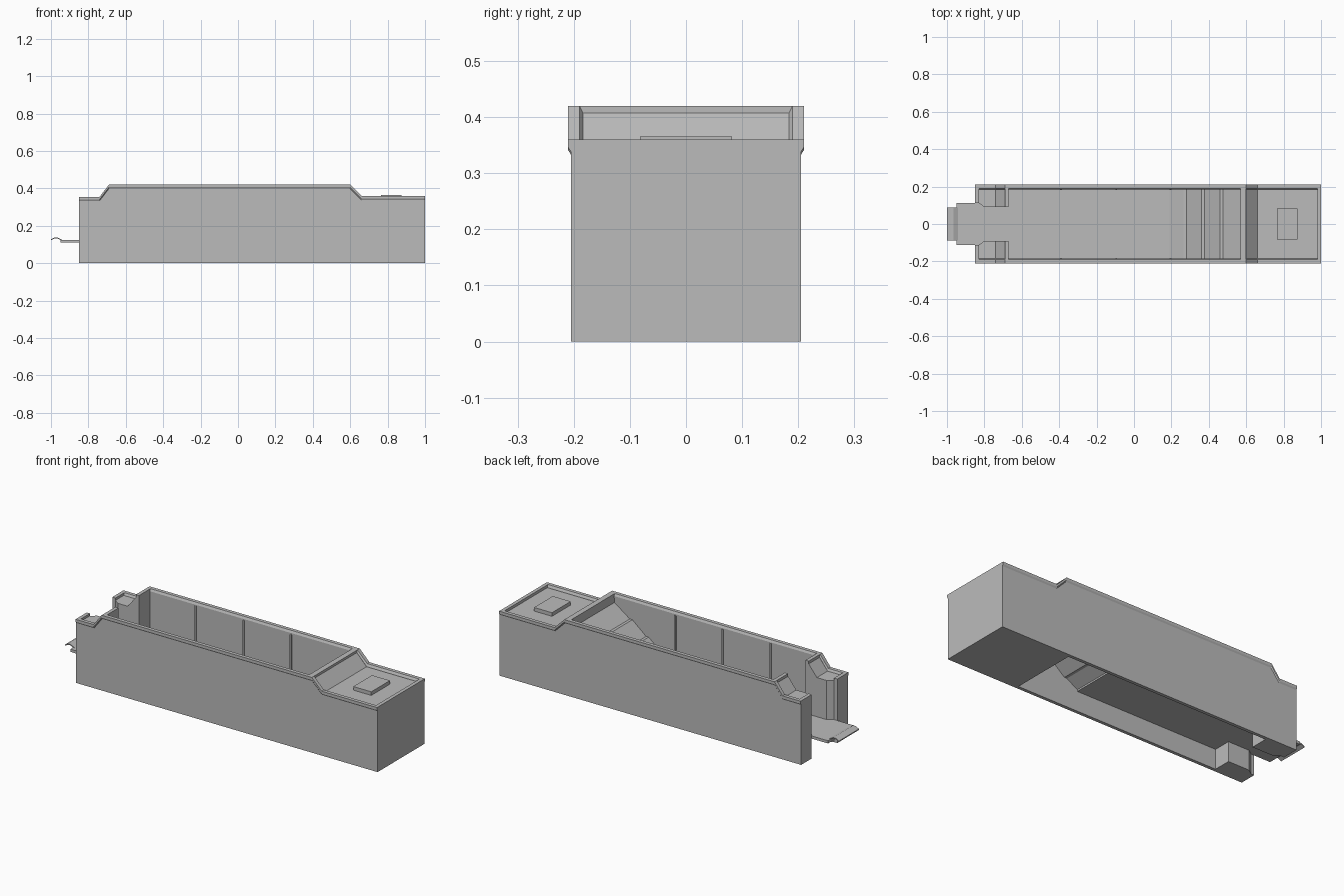
import bpy
import bmesh
from mathutils import Vector

cube = bpy.data.objects.get("Cube")
if cube:
    bpy.data.objects.remove(cube, do_unlink=True)

grey = bpy.data.materials.new("hull_grey")
grey.use_nodes = True
COLOUR = (0.5, 0.5, 0.5, 1)
grey.diffuse_color = COLOUR
grey.node_tree.nodes["Principled BSDF"].inputs["Base Color"].default_value = COLOUR


def finish(name, bm, mirror=False):
    """Turn a bmesh into an object, optionally mirrored across y."""
    bmesh.ops.recalc_face_normals(bm, faces=bm.faces)
    mesh = bpy.data.meshes.new(name)
    bm.to_mesh(mesh)
    bm.free()
    mesh.materials.append(grey)
    obj = bpy.data.objects.new(name, mesh)
    bpy.context.collection.objects.link(obj)
    if mirror:
        mod = obj.modifiers.new("Mirror", "MIRROR")
        mod.use_axis = (False, True, False)
        mod.use_mirror_merge = False
    return obj


def extrude(name, points, offset, mirror=False):
    bm = bmesh.new()
    face = bm.faces.new([bm.verts.new(p) for p in points])
    result = bmesh.ops.extrude_face_region(bm, geom=[face], use_keep_orig=True)
    moved = [v for v in result["geom"] if isinstance(v, bmesh.types.BMVert)]
    bmesh.ops.translate(bm, verts=moved, vec=Vector(offset))
    return finish(name, bm, mirror)


def side_profile(name, xz, y0, y1, mirror=False):
    return extrude(name, [(x, y0, z) for x, z in xz], (0, y1 - y0, 0), mirror)


def plan(name, xy, z0, z1, mirror=False):
    return extrude(name, [(x, y, z0) for x, y in xy], (0, 0, z1 - z0), mirror)


def box(name, x0, x1, y0, y1, z0, z1, mirror=False):
    return plan(name, [(x0, y0), (x1, y0), (x1, y1), (x0, y1)], z0, z1, mirror)


STERN, BOW = -0.85, 1.0
WELL_AFT, WELL_FORE = -0.67, 0.57
INNER, HULL = 0.187, 0.205
FLOOR = 0.125

# Upper edge shared by the side walls and their rails
top = [(STERN, 0.355), (-0.74, 0.355), (-0.69, 0.42),
       (0.6, 0.42), (0.66, 0.36), (BOW, 0.36)]

# Side walls
wall = [(x, z - 0.01) for x, z in top]
side_profile("side_wall", [(BOW, 0), (STERN, 0)] + wall, INNER, HULL, True)

# Overhanging rails swept along the upper edge
section = [(0.19, 0), (0.21, 0), (0.21, -0.014), (HULL, -0.022),
           (0.184, -0.022), (0.184, -0.012)]
bm = bmesh.new()
rings = [[bm.verts.new((x, y, z + dz)) for y, dz in section] for x, z in top]
count = len(section)
for a, b in zip(rings, rings[1:]):
    for i in range(count):
        j = (i + 1) % count
        bm.faces.new((a[i], a[j], b[j], b[i]))
bm.faces.new(rings[0])
bm.faces.new(rings[-1])
finish("side_rail", bm, True)

# Solid fore body with recessed deck and the forward coaming
side_profile("fore_body", [(WELL_FORE, 0), (BOW, 0), (BOW, 0.345), (0.66, 0.345),
                           (0.6, 0.407), (0.6, 0.42), (WELL_FORE, 0.42)],
             -0.19, 0.19)
box("fore_end_rail", 0.98, BOW, -0.19, 0.19, 0.34, 0.36)
box("deck_hatch", 0.765, 0.875, -0.082, 0.082, 0.34, 0.365)

# Aft towers beside the gate opening
plan("aft_tower", [(STERN, 0.112), (-0.83, 0.112), (-0.8, 0.09), (WELL_AFT, 0.09),
                   (WELL_AFT, 0.19), (STERN, 0.19)], 0, 0.342, True)
side_profile("aft_tower_slope", [(WELL_AFT, 0.34), (-0.74, 0.342), (-0.69, 0.405),
                                 (-0.69, 0.42), (WELL_AFT, 0.42)],
             0.09, 0.19, True)
box("aft_end_rail", STERN, -0.83, 0.112, 0.19, 0.34, 0.355, True)

# Well floor running out through the gate
half = [(0.2, 0.19), (WELL_AFT, 0.19), (WELL_AFT, 0.09), (-0.8, 0.09),
        (-0.83, 0.112), (-0.95, 0.112)]
plan("well_floor", half + [(x, -y) for x, y in reversed(half)], 0.11, FLOOR)

# Curved flap at the gate's outer edge
flap = [(-1.0, 0.128), (-0.98, 0.138), (-0.965, 0.138), (-0.94, FLOOR), (-0.9, FLOOR)]
side_profile("gate_flap", flap + [(x, z - 0.006) for x, z in reversed(flap)],
             -0.088, 0.088)

# Loading ramp with narrow level breaks
ramp = [(0.19, FLOOR)]
for x, z in [(0.265, 0.17), (0.36, 0.235), (0.46, 0.305)]:
    ramp += [(x, z), (x + 0.016, z)]
ramp.append((WELL_FORE + 0.005, 0.375))
side_profile("loading_ramp", ramp + [(x, z - 0.012) for x, z in reversed(ramp)],
             -0.19, 0.19)

# Upright ribs on the inner walls
for i, x in enumerate((-0.39, -0.095, 0.195)):
    box(f"wall_rib_{i + 1}", x - 0.005, x + 0.005, 0.181, 0.19, FLOOR, 0.402, True)
